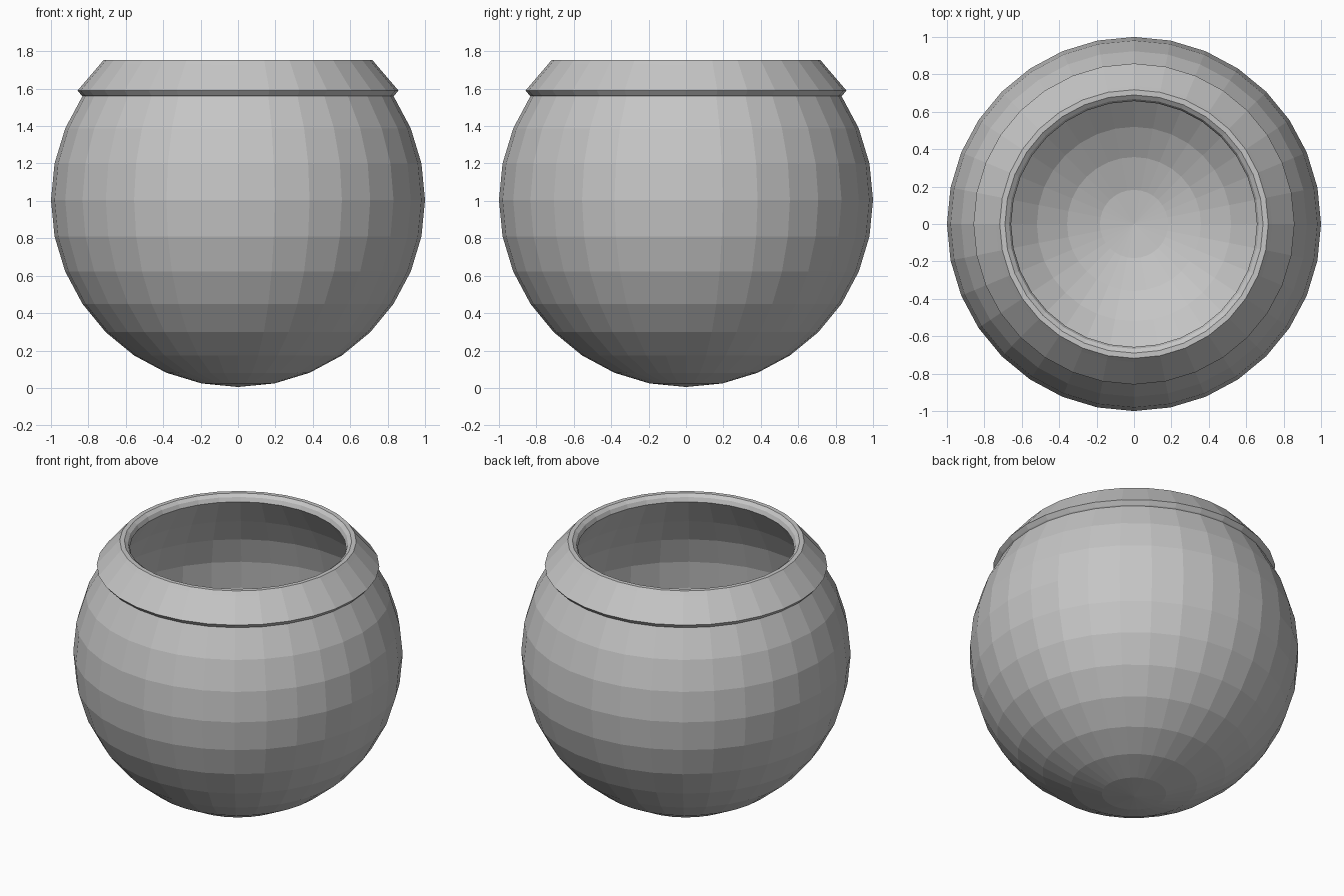
import bpy, bmesh, math

if "Cube" in bpy.data.objects:
    bpy.data.objects.remove(bpy.data.objects["Cube"])

SEG, CZ = 32, 1.005

mat = bpy.data.materials.new("plain grey")
mat.diffuse_color = (0.56, 0.56, 0.56, 1)
mat.use_nodes = True
mat.node_tree.nodes["Principled BSDF"].inputs["Base Color"].default_value = mat.diffuse_color


def arc(radius, steps):
    """Points of a sphere profile, counted in 16ths of a half turn from the bottom."""
    return [(radius * math.sin(k * math.pi / 16), CZ - radius * math.cos(k * math.pi / 16))
            for k in steps]


def lathe(name, profile):
    """Spin a profile of (radius, height) points that starts and ends on the axis."""
    bm = bmesh.new()
    rings = []
    for r, z in profile:
        if r < 1e-5:
            rings.append([bm.verts.new((0, 0, z))] * SEG)
        else:
            rings.append([bm.verts.new((r * math.cos(2 * math.pi * i / SEG),
                                        r * math.sin(2 * math.pi * i / SEG), z))
                          for i in range(SEG)])
    for a, b in zip(rings, rings[1:]):
        for i in range(SEG):
            j = (i + 1) % SEG
            corners = list(dict.fromkeys([a[i], a[j], b[j], b[i]]))
            bm.faces.new(corners)
    bmesh.ops.recalc_face_normals(bm, faces=bm.faces)
    mesh = bpy.data.meshes.new(name)
    bm.to_mesh(mesh)
    bm.free()
    mesh.materials.append(mat)
    obj = bpy.data.objects.new(name, mesh)
    bpy.context.collection.objects.link(obj)
    return obj


# Outer shell, overhanging collar with rounded lip, then inner shell
outer = arc(1.0, range(0, 12))
collar = [(0.838, 1.566), (0.858, 1.59), (0.738, 1.73), (0.718, 1.754),
          (0.69, 1.754), (0.668, 1.737), (0.657, 1.71)]
inner = arc(0.935, range(11, -1, -1))
lathe("round_bowl", outer + collar + inner)
